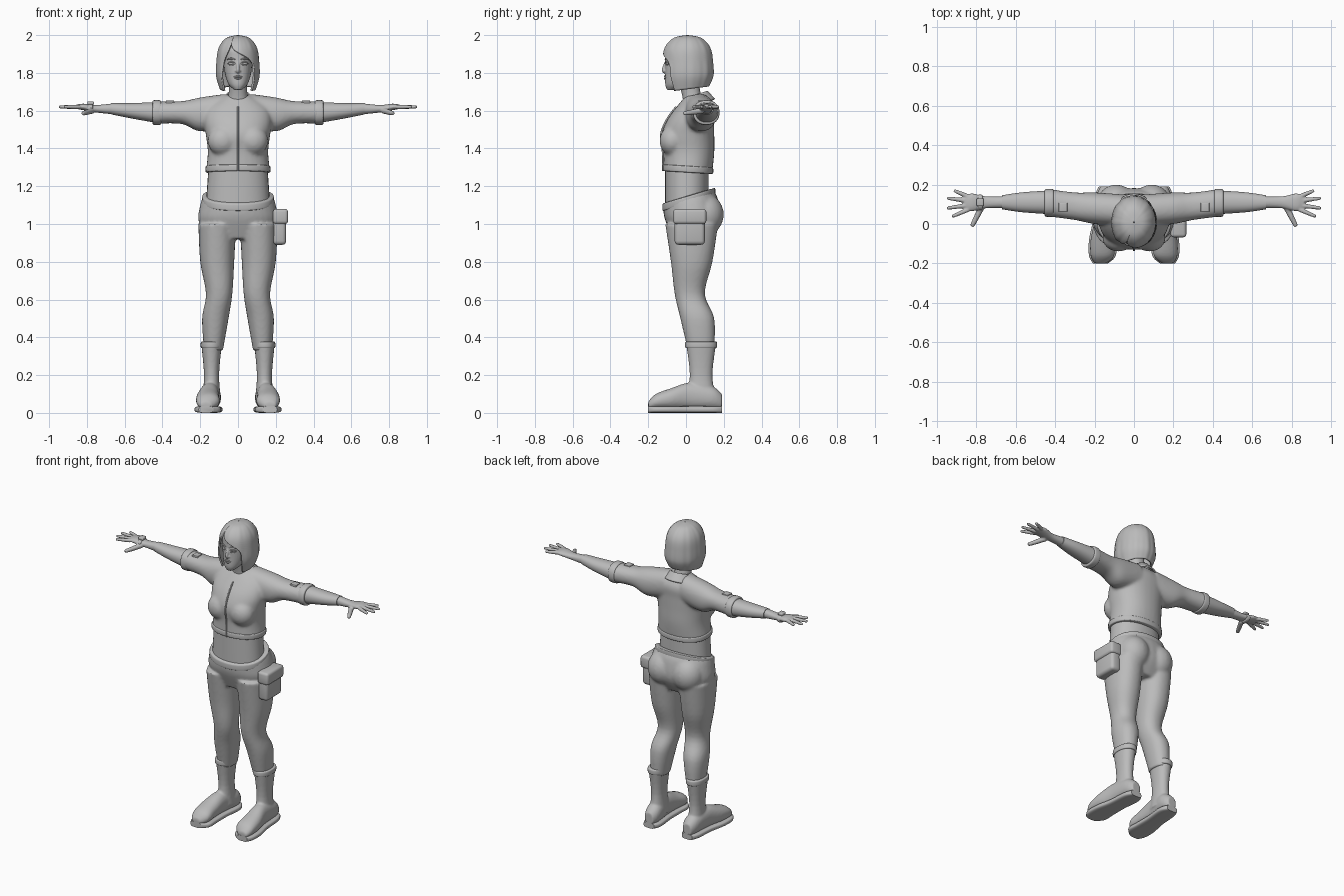
import bpy, bmesh, math
from mathutils import Vector, Matrix

if "Cube" in bpy.data.objects:
    bpy.data.objects.remove(bpy.data.objects["Cube"])

grey = bpy.data.materials.new("plain_grey")
grey.use_nodes = True
grey.diffuse_color = (.5, .5, .5, 1)
grey.node_tree.nodes["Principled BSDF"].inputs["Base Color"].default_value = grey.diffuse_color


def spline(rows, steps=5):
    """Catmull-Rom interpolation of equal-length tuples."""
    out = []
    last = len(rows) - 1
    for i in range(last):
        quad = (rows[max(i - 1, 0)], rows[i], rows[i + 1], rows[min(i + 2, last)])
        for k in range(steps):
            t = k / steps
            out.append([b + t * ((c - a) / 2 + t * (a - (5 * b - 4 * c + d) / 2
                       + t * (3 * b - a - 3 * c + d) / 2)) for a, b, c, d in zip(*quad)])
    return out + [list(rows[last])]


def circle(count):
    return [(math.cos(math.tau * k / count), math.sin(math.tau * k / count)) for k in range(count)]


def skin(bm, rings, closed=True):
    loops = [[bm.verts.new(point) for point in ring] for ring in rings]
    count = len(loops[0])
    for lower, upper in zip(loops, loops[1:]):
        for i in range(count if closed else count - 1):
            j = (i + 1) % count
            bm.faces.new((lower[i], lower[j], upper[j], upper[i]))
    if closed:
        bm.faces.new(loops[0])
        bm.faces.new(loops[-1])


def loft(bm, axis, rows, side=1, power=2.2):
    """Rows along an axis: position, two centres, two radii, optional tilt."""
    def bend(value):
        return math.copysign(abs(value) ** (2 / power), value)

    rings = []
    for at, a, b, radius_a, radius_b, tilt in spline([(*row, 0)[:6] for row in rows]):
        ring = []
        for c, s in circle(32):
            across = radius_b * bend(s)
            point = [a + radius_a * bend(c), b + across]
            point.insert("xyz".index(axis), at + tilt * across)
            ring.append((point[0] * side, point[1], point[2]))
        rings.append(ring)
    skin(bm, rings)


def trunk(bm, rows):
    """Upright loft from height, half width, front y, back y, optional tilt."""
    loft(bm, "z", [(z, 0, (front + back) / 2, width, (back - front) / 2, *tilt)
                   for z, width, front, back, *tilt in rows])


def band(bm, axis, at, centre, radii, width, side=1, tilt=0):
    """Raised trim with turned-in edges."""
    rows = []
    for step, inset in ((-1, .006), (-.7, 0), (.7, 0), (1, .006)):
        rows.append((at + step * width / 2, *centre, radii[0] - inset, radii[1] - inset, tilt))
    loft(bm, axis, rows, side)


def tube(bm, rows, side=1):
    """Round tube through x, y, z, radius rows."""
    rows = spline(rows)
    path = [Vector((x * side, y, z)) for x, y, z, radius in rows]
    rings = []
    for i, centre in enumerate(path):
        along = path[min(i + 1, len(path) - 1)] - path[max(i - 1, 0)]
        u = along.cross(Vector((.1, 1, .1))).normalized()
        v = along.cross(u).normalized()
        rings.append([centre + (u * c + v * s) * rows[i][-1] for c, s in circle(12)])
    skin(bm, rings)


def finger(bm, base, angle, length, radius, droop, side):
    rows = []
    for t, taper in ((0, 1), (.5, .9), (.94, .7), (1, .3)):
        rows.append((base[0] + t * length * math.cos(angle), base[1] + t * length * math.sin(angle),
                     base[2] - t * droop, radius * taper))
    tube(bm, rows, side)


def sheet(bm, rows, centre_y, depth, ridge):
    """Open wrap from height, half width and two edge angles; lower rows rise at the back."""
    count = 112
    rings = []
    for z, width, left, right in spline(rows):
        lift = .3 * max(0, 1.8 - z)
        ring = []
        for k in range(count + 1):
            turn = left + (math.tau + right - left) * k / count
            r = width * (1 + ridge * (math.sin(11 * turn) + math.sin(19 * turn) / 2))
            ring.append((r * math.sin(turn), centre_y - depth * r * math.cos(turn),
                         z + lift * (1 - math.cos(turn)) / 2))
        rings.append(ring)
    skin(bm, rings, closed=False)
    bmesh.ops.remove_doubles(bm, verts=bm.verts, dist=.0002)


def ball(bm, centre, radii):
    bmesh.ops.create_uvsphere(bm, u_segments=24, v_segments=16, radius=1,
                              matrix=Matrix.Translation(centre) @ Matrix.Diagonal((*radii, 1)))


def box(bm, centre, size, bevel):
    place = Matrix.Translation(centre) @ Matrix.Diagonal((*size, 1))
    verts = bmesh.ops.create_cube(bm, size=1, matrix=place)["verts"]
    edges = list({edge for vert in verts for edge in vert.link_edges})
    bmesh.ops.bevel(bm, geom=edges, offset=bevel, segments=3, profile=.5, affect="EDGES")


def face_y(x):
    """Curve of the face surface across its width."""
    return 7 * x * x - .11


def arc(bm, x, z, half, rise, radius, side=1):
    """Tapered curved strip lying on the face."""
    rows = []
    for t in (-1, -.5, 0, .5, 1):
        at = x + half * t
        rows.append((at, face_y(at) - radius / 2, z + rise * (1 - t * t), radius * (1 - .6 * t * t)))
    tube(bm, rows, side)


def finish(bm, name, voxel=0, smooth=5, thick=0):
    bmesh.ops.recalc_face_normals(bm, faces=bm.faces)
    mesh = bpy.data.meshes.new(name)
    bm.to_mesh(mesh)
    bm.free()
    mesh.materials.append(grey)
    ob = bpy.data.objects.new(name, mesh)
    bpy.context.collection.objects.link(ob)
    bpy.ops.object.select_all(action="DESELECT")
    ob.select_set(True)
    bpy.context.view_layer.objects.active = ob
    bpy.ops.object.shade_smooth_by_angle(angle=math.radians(45))
    if voxel:
        blend = ob.modifiers.new("blend", "REMESH")
        blend.mode, blend.voxel_size, blend.use_smooth_shade = "VOXEL", voxel, True
        soften = ob.modifiers.new("soften", "SMOOTH")
        soften.factor, soften.iterations = .5, smooth
    if thick:
        shell = ob.modifiers.new("thickness", "SOLIDIFY")
        shell.thickness, shell.offset = thick, 0


def part(name, build, *args, thick=0, **options):
    bm = bmesh.new()
    build(bm, *args, **options)
    finish(bm, name, thick=thick)


# Jacket body, sleeves and bust blended together
torso = [(1.28, .17, -.12, .14), (1.38, .16, -.12, .15), (1.47, .17, -.13, .15),
         (1.55, .18, -.1, .15), (1.62, .16, -.05, .15), (1.68, .07, 0, .11)]
sleeve = [(.06, .07, 1.6, .08, .09), (.2, .08, 1.58, .08, .09), (.3, .09, 1.59, .07, .06), (.45, .11, 1.59, .07, .06)]
jacket = bmesh.new()
trunk(jacket, torso)
for side in (1, -1):
    loft(jacket, "x", sleeve, side)
    ball(jacket, (side * .08, -.07, 1.44), (.08, .07, .08))
finish(jacket, "jacket", voxel=.009, smooth=8)

# Jacket trim: the zip follows the chest profile
part("jacket_hem", band, "z", 1.29, (0, .01), (.172, .134), .035, tilt=-.06)
part("jacket_zip", tube, [(0, front - .003, z, .005) for z, width, front, back in torso[:-1]])
part("collar", sheet, [(1.6, .1, .3, -.3), (1.66, .06, .5, -.5)], centre_y=.05, depth=1, ridge=0, thick=.01)

# Waist and trousers
part("waist", trunk, [(1.1, .17, -.11, .12), (1.32, .155, -.11, .12)])
leg = [(1, .11, .03, .1, .14), (.8, .11, .03, .09, .11), (.63, .1, .02, .07, .08),
       (.5, .12, .06, .07, .09), (.33, .13, .08, .05, .07)]
trousers = bmesh.new()
trunk(trousers, [(1.15, .185, -.12, .14, .3), (1.1, .2, -.12, .17, .2), (1.02, .21, -.11, .18, 0),
                 (.92, .17, -.07, .13, 0)])
for side in (1, -1):
    loft(trousers, "z", leg, side)
    ball(trousers, (side * .09, .1, 1.05), (.1, .1, .11))
finish(trousers, "trousers", voxel=.009, smooth=6)
part("waistband", band, "z", 1.13, (0, .015), (.19, .14), .04, tilt=.3)

# Hip pouch with flap
part("hip_pouch", box, (.22, .02, .98), (.07, .16, .18), .02)
part("pouch_flap", box, (.225, .02, 1.04), (.08, .175, .08), .016)

# Sizes shared by both sides
foot = [(.19, .14, .03, .1), (.14, .14, .05, .14), (.02, .15, .05, .16),
        (-.08, .16, .06, .13), (-.16, .16, .06, .1), (-.2, .17, .03, .06)]
finger_lengths = (.09, .11, .11, .08)

for side, label in ((1, "left_"), (-1, "right_")):
    # Rolled cuff, sleeve patch and forearm
    part(label + "cuff", band, "x", .43, (.107, 1.59), (.07, .065), .045, side)
    part(label + "sleeve_patch", box, (side * .36, .085, 1.645), (.045, .045, .016), .004)
    part(label + "forearm", loft, "x", [(.43, .11, 1.59, .06, .055), (.57, .11, 1.6, .05, .04),
                                        (.67, .11, 1.61, .035, .03)], side)

    # Hand with fanned fingers and thumb
    hand = bmesh.new()
    loft(hand, "x", [(.65, .11, 1.61, .03, .03), (.75, .11, 1.61, .03, .02),
                     (.82, .11, 1.62, .045, .017), (.86, .11, 1.62, .035, .01)], side)
    for k, length in enumerate(finger_lengths):
        finger(hand, (.84, .073 + .022 * k, 1.62), .27 * (k - 1.5), length, .012, 0, side)
    finger(hand, (.77, .09, 1.6), -1.1, .115, .016, .015, side)
    finish(hand, label + "hand", voxel=.005, smooth=2)

    # Boot, rim and sole
    boot = bmesh.new()
    loft(boot, "z", [(.37, .14, .08, .055, .08), (.2, .14, .08, .04, .06), (.07, .14, .08, .05, .08)], side)
    loft(boot, "y", [(y, x, top / 2 + .01, width, top / 2 - .01) for y, x, width, top in foot], side)
    finish(boot, label + "boot", voxel=.007, smooth=4)
    part(label + "boot_rim", band, "z", .36, (.14, .08), (.057, .084), .035, side)
    part(label + "sole", loft, "y", [(y, x, .018, width + .008, .018) for y, x, width, top in foot], side, power=3.5)

    # Eye, lids and brow
    part(label + "eye", ball, (side * .034, face_y(.034) + .008, 1.85), (.016, .013, .008))
    part(label + "upper_lid", arc, .035, 1.85, .02, .009, .0035, side)
    part(label + "lower_lid", arc, .035, 1.848, .02, -.007, .0025, side)
    part(label + "brow", arc, .037, 1.869, .024, .007, .0045, side)

# Watch on the right wrist
part("watch_band", band, "x", .78, (.11, 1.61), (.038, .025), .025, side=-1)
part("watch_case", box, (-.78, .11, 1.64), (.036, .04, .018), .006)

# Neck, head and nose
part("neck", loft, "z", [(1.6, 0, .05, .07, .06), (1.68, 0, .03, .05, .05), (1.77, 0, .01, .05, .055)])
head = bmesh.new()
trunk(head, [(1.71, .02, -.1, -.05), (1.74, .05, -.11, .02), (1.8, .07, -.11, .07),
             (1.88, .075, -.11, .09), (1.93, .07, -.1, .09), (1.97, .02, -.03, .03)])
tube(head, [(0, -.106, 1.86, .006), (0, -.12, 1.816, .009), (0, -.11, 1.8, .006)])
for side in (1, -1):
    ball(head, (side * .01, -.11, 1.81), (.007, .008, .006))
finish(head, "head", voxel=.004, smooth=3)

# Lips
part("upper_lip", arc, 0, 1.777, .024, .004, .005)
part("lower_lip", arc, 0, 1.775, .02, -.005, .005)

# Bob haircut with an off-centre parting
part("hair", sheet, [(1.995, .002, -.4, -.4), (1.985, .05, -.4, -.4), (1.96, .08, -.4, -.4),
                     (1.92, .1, -.2, -.5), (1.86, .108, .7, -.75), (1.78, .11, .85, -.85),
                     (1.7, .09, .9, -.9)], centre_y=.008, depth=1.2, ridge=.008, thick=.01)
